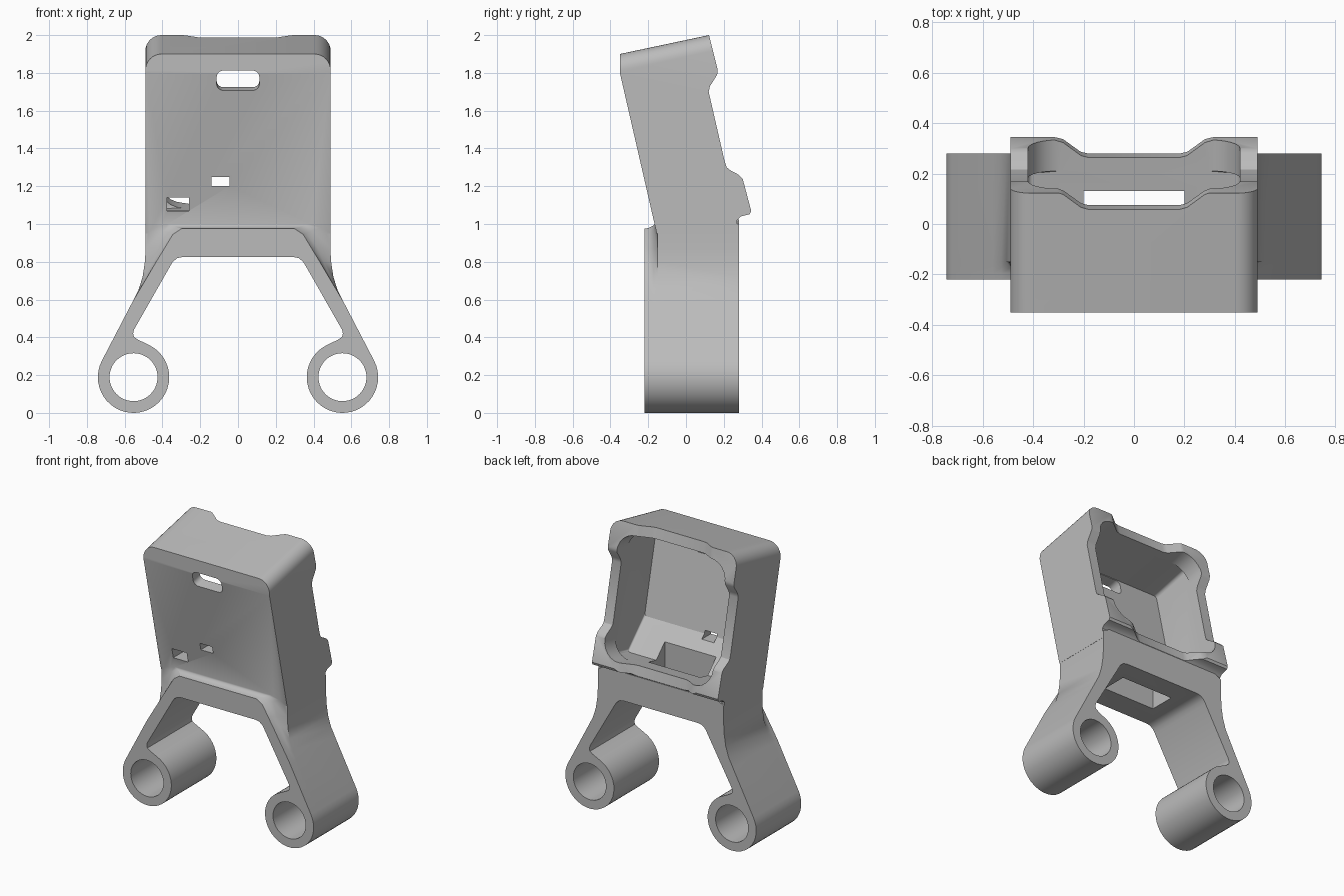
import bpy, bmesh
from math import sin, cos, radians, pi

cube = bpy.data.objects.get("Cube")
if cube:
    bpy.data.objects.remove(cube, do_unlink=True)

grey = bpy.data.materials.new("plain grey")
grey.use_nodes = True
grey.diffuse_color = (0.5, 0.5, 0.5, 1)
grey.node_tree.nodes["Principled BSDF"].inputs["Base Color"].default_value = (0.5, 0.5, 0.5, 1)

TILT = radians(13)


def tilted(x, v, u):
    """Case frame: v points out of the open back, u runs up the case."""
    return (x, 0.12 + v * cos(TILT) - u * sin(TILT), 1.7 + v * sin(TILT) + u * cos(TILT))


def loft(name, layers, bevel=None):
    """Closed solid through rings with equal point counts."""
    bm = bmesh.new()
    rings = [[bm.verts.new(p) for p in ring] for ring in layers]
    n = len(rings[0])
    for a, b in zip(rings, rings[1:]):
        for i in range(n):
            j = (i + 1) % n
            bm.faces.new((a[i], a[j], b[j], b[i]))
    bm.faces.new(rings[0][::-1])
    bm.faces.new(rings[-1])
    bmesh.ops.recalc_face_normals(bm, faces=bm.faces)
    if bevel:
        edges = [e for e in bm.edges if bevel(*e.verts)]
        bmesh.ops.bevel(bm, geom=edges, offset=0.085, segments=8, profile=0.5, affect='EDGES')
    mesh = bpy.data.meshes.new(name)
    bm.to_mesh(mesh)
    bm.free()
    obj = bpy.data.objects.new(name, mesh)
    bpy.context.collection.objects.link(obj)
    mesh.materials.append(grey)
    return obj


def box(name, x0, x1, y0, y1, z0, z1):
    return loft(name, [[(x0, y, z0), (x1, y, z0), (x1, y, z1), (x0, y, z1)] for y in (y0, y1)])


def rounded(w, u0, u1, r, v):
    """Rounded rectangle across the case at depth v."""
    pts = []
    corners = [(w - r, u1 - r), (r - w, u1 - r), (r - w, u0 + r), (w - r, u0 + r)]
    for q, (cx, cu) in enumerate(corners):
        for k in range(7):
            a = pi / 2 * (q + k / 6)
            pts.append(tilted(cx + r * cos(a), v, cu + r * sin(a)))
    return pts


def combine(body, other, operation):
    mod = body.modifiers.new(operation.lower(), 'BOOLEAN')
    mod.object, mod.operation, mod.solver = other, operation, 'EXACT'
    bpy.ops.object.select_all(action='DESELECT')
    bpy.context.view_layer.objects.active = body
    body.select_set(True)
    bpy.ops.object.modifier_apply(modifier=mod.name)
    bpy.data.objects.remove(other, do_unlink=True)


# Leaning case: side profile with raised rim corners, rounded top edges
side = [(-0.155, 0.95), (-0.35, 1.8), (-0.35, 1.9), (0.122, 2.0), (0.168, 1.815),
        (0.165, 1.79), (0.127, 1.73), (0.12, 1.7), (0.205, 1.33), (0.215, 1.3),
        (0.235, 1.284), (0.28, 1.26), (0.3, 1.24), (0.345, 1.07), (0.338, 1.052),
        (0.29, 1.04), (0.27, 1.02), (0.27, 0.95)]
body = loft("bracket_body", [[(x, y, z) for y, z in side] for x in (-0.49, 0.49)],
            bevel=lambda a, b: min(a.co.z, b.co.z) > 1.89 and a.co.x * b.co.x > 0)

# Arched legs: front outline narrow, widening to the case shoulders
ring_x, ring_z = 0.553, 0.189
narrow = [(0.3, 0.975), (0.345, 0.945), (0.39, 0.87), (0.43, 0.805), (0.48, 0.72),
          (0.525, 0.645), (0.56, 0.585)]
wide = [(0.44, 1.025), (0.489, 1.0), (0.489, 0.87), (0.493, 0.8), (0.505, 0.72),
        (0.527, 0.65), (0.56, 0.585)]
inner = [(0.53, 0.388), (0.551, 0.402), (0.555, 0.42), (0.551, 0.44), (0.36, 0.775),
         (0.345, 0.8), (0.32, 0.82), (0.29, 0.826)]


def leg_outline(t, y):
    half = [(a + (c - a) * t, b + (d - b) * t) for (a, b), (c, d) in zip(narrow, wide)]
    for k in range(33):
        a = radians(27 - 274 * k / 32)
        half.append((ring_x + 0.189 * cos(a), ring_z + 0.189 * sin(a)))
    half += inner
    return [(x, y, z) for x, z in half] + [(-x, y, z) for x, z in reversed(half)]


legs = loft("legs", [leg_outline(t, y) for t, y in
                     ((0, -0.22), (0.1, -0.195), (0.35, -0.172), (1, -0.15), (1, 0.28))])
combine(body, legs, 'UNION')

# Open cavity with a sloped floor and a rounder mouth
cavity = loft("cavity_cutter", [rounded(0.42, u0, 0.22, r, v) for v, u0, r in
                                ((-0.36, -0.4, 0.02), (-0.22, -0.62, 0.02),
                                 (-0.06, -0.62, 0.02), (-0.05, -0.62, 0.13),
                                 (0.2, -0.62, 0.13))])
combine(body, cavity, 'DIFFERENCE')

# Lowered middle of the rim at top and bottom
dip = [(0.18, 0.004), (0.21, 0.012), (0.28, 0.064), (0.32, 0.078), (0.32, 0.3)]
dip = dip + [(-x, v) for x, v in reversed(dip)]
combine(body, loft("rim_dip_cutter", [[tilted(x, v, u) for x, v in dip]
                                      for u in (-0.69, 0.5)]), 'DIFFERENCE')

# Opening down through the arch, and the slots in the front wall
combine(body, box("floor_cutter", -0.2, 0.2, -0.05, 0.13, 0.7, 1.16), 'DIFFERENCE')
combine(body, box("small_slot_cutter", -0.14, -0.045, -0.4, 0, 1.2, 1.25), 'DIFFERENCE')
combine(body, box("low_slot_cutter", -0.375, -0.26, -0.4, 0.02, 1.07, 1.14), 'DIFFERENCE')
combine(body, loft("top_slot_cutter", [rounded(0.113, 0.108, 0.215, 0.035, v)
                                       for v in (-0.6, -0.3)]), 'DIFFERENCE')

# Bores through the feet
for s in (-1, 1):
    bore = loft("bore_cutter", [[(s * ring_x + 0.127 * cos(k * pi / 24), y,
                                  ring_z + 0.127 * sin(k * pi / 24)) for k in range(48)]
                                for y in (-0.4, 0.4)])
    combine(body, bore, 'DIFFERENCE')

bpy.ops.object.shade_smooth_by_angle(angle=radians(32))
